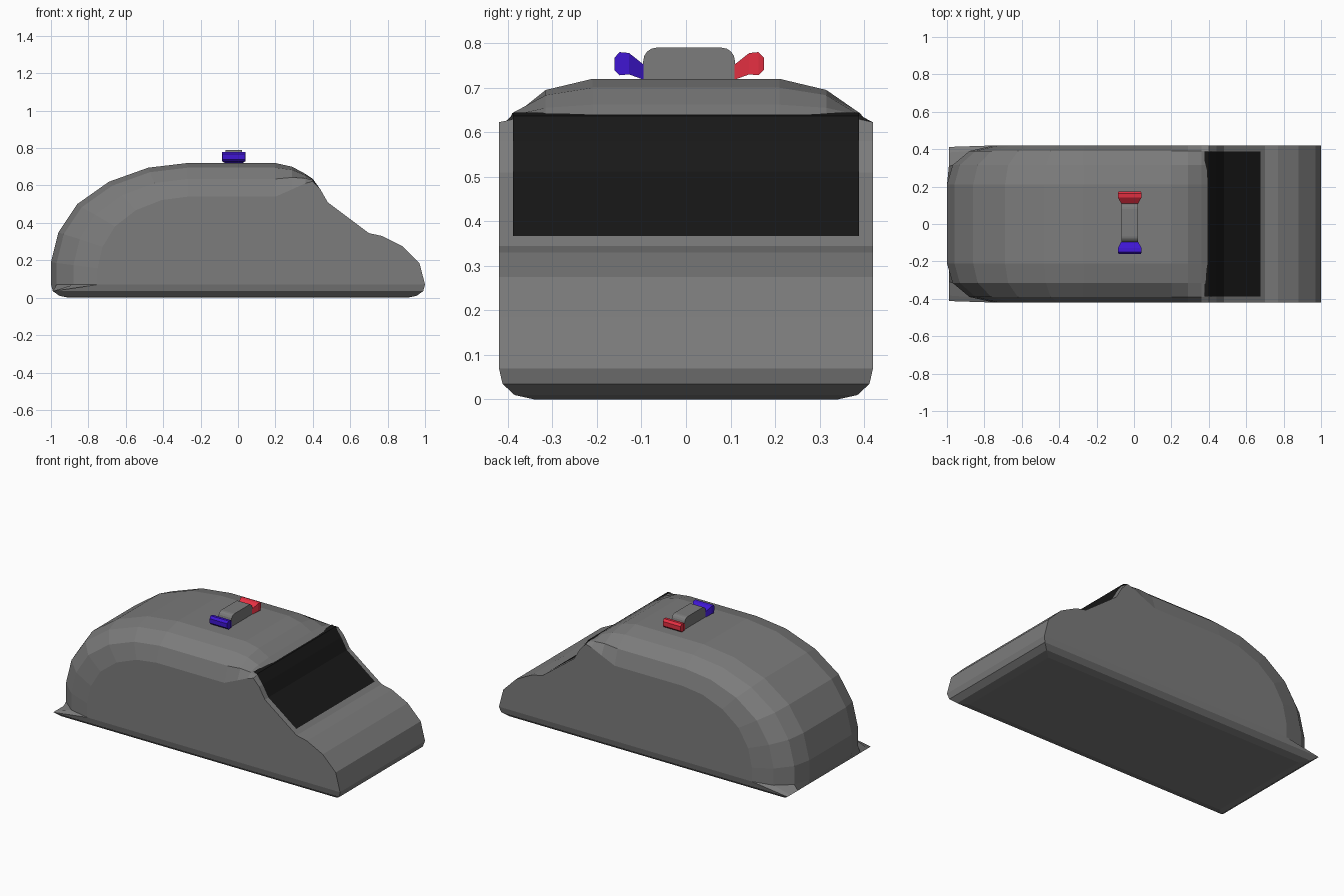
import bpy, bmesh, math

if "Cube" in bpy.data.objects:
    bpy.data.objects.remove(bpy.data.objects["Cube"])

DARK_GREY = (.2, .2, .2)


def make_object(name, bm, colour):
    bmesh.ops.recalc_face_normals(bm, faces=bm.faces[:])
    mesh = bpy.data.meshes.new(name)
    bm.to_mesh(mesh)
    bm.free()
    obj = bpy.data.objects.new(name, mesh)
    bpy.context.collection.objects.link(obj)
    mat = bpy.data.materials.new(name + "_colour")
    mat.diffuse_color = (*colour, 1)
    mat.use_nodes = True
    mat.node_tree.nodes["Principled BSDF"].inputs["Base Color"].default_value = mat.diffuse_color
    mesh.materials.append(mat)
    return obj


def bridge(bm, a, b, closed=False):
    n = len(a)
    for i in range(n if closed else n - 1):
        j = (i + 1) % n
        bm.faces.new((a[i], a[j], b[j], b[i]))


# Side profile: x, z, and how strongly the shoulder rounding applies
PROFILE = [(-1, .07, 1), (-1, .19, 1), (-.96, .35, 1), (-.86, .5, 1),
           (-.69, .62, 1), (-.48, .695, 1), (-.27, .72, 1), (.2, .72, 1),
           (.29, .70, .69), (.36, .662, .31), (.40, .635, .08),
           (.44, .58, 0), (.48, .51, 0), (.70, .345, 0), (.77, .33, 0),
           (.88, .275, 0), (.97, .185, 0), (1, .07, 0)]
# Shoulder rows: y, inset of the rear end, inset of the roof
SHOULDER = [(.42, .25, .18), (.39, .12, .085), (.315, .03, .025), (.21, 0, 0)]
ROWS = [(-y, dx, dz) for y, dx, dz in SHOULDER] + SHOULDER[::-1]


def row_point(x, z, t, y, dx, dz):
    if x < -.27:
        x = -.27 + (x + .27) * (.73 - dx) / .73
    z -= dz * t * (z - .07) / .65
    return x, y, z


# Body shell with rounded shoulders and a full-width nose
bm = bmesh.new()
rows = [[bm.verts.new(row_point(*p, *r)) for p in PROFILE] for r in ROWS]
for a, b in zip(rows, rows[1:]):
    bridge(bm, a, b)
bm.faces.new(rows[0])
bm.faces.new(rows[-1])

# Rounded lower sill, square at the rear corners
ring = [r[0] for r in rows] + [r[-1] for r in reversed(rows)]
ys = [r[0] for r in ROWS] + [r[0] for r in reversed(ROWS)]
for hx, hy, z in [(.99, .412, .035), (.955, .385, .01), (.905, .34, 0)]:
    lower = [bm.verts.new(((-hx if i < len(ROWS) else hx), y * hy / .42, z))
             for i, y in enumerate(ys)]
    bridge(bm, ring, lower, True)
    ring = lower
bm.faces.new(ring)
make_object("car_body", bm, DARK_GREY)

# Dark windscreen sheet lying just over the sloping front
bm = bmesh.new()
line = [(.378, .644), (.402, .637), (.442, .582), (.482, .512), (.675, .367)]
left, right = [[bm.verts.new((x, s * .388, z)) for x, z in line] for s in (-1, 1)]
bridge(bm, left, right)
for f in bm.faces:
    f.normal_update()
make_object("windscreen", bm, (.009, .009, .009))

# Roof light bar with rounded upper corners
CX, CY = -.023, .007
bm = bmesh.new()
arc = [(.073 + .03 * math.cos(a), .76 + .03 * math.sin(a))
       for a in (math.radians(d) for d in (0, 22.5, 45, 67.5, 90))]
half = [(.103, .715)] + arc
section = half + [(-y, z) for y, z in reversed(half)]
ends = [[bm.verts.new((CX + s * .045, CY + y, z)) for y, z in section] for s in (-1, 1)]
bridge(bm, *ends, True)
for e in ends:
    bm.faces.new(e)
make_object("light_bar", bm, DARK_GREY)


# Flared coloured lamps: y, half width, bottom and top of each section
def lamp(name, side, colour):
    bm = bmesh.new()
    loops = []
    for y, w, lo, hi in [(.102, .045, .718, .752), (.135, .063, .73, .778),
                         (.156, .063, .728, .78), (.168, .06, .74, .767)]:
        loops.append([bm.verts.new((CX + x, CY + side * y, z))
                      for x, z in ((-w, lo), (w, lo), (w, hi), (-w, hi))])
    for a, b in zip(loops, loops[1:]):
        bridge(bm, a, b, True)
    bm.faces.new(loops[0])
    bm.faces.new(loops[-1])
    make_object(name, bm, colour)


lamp("blue_lamp", -1, (.05, .008, .65))
lamp("red_lamp", 1, (.8, .03, .055))
